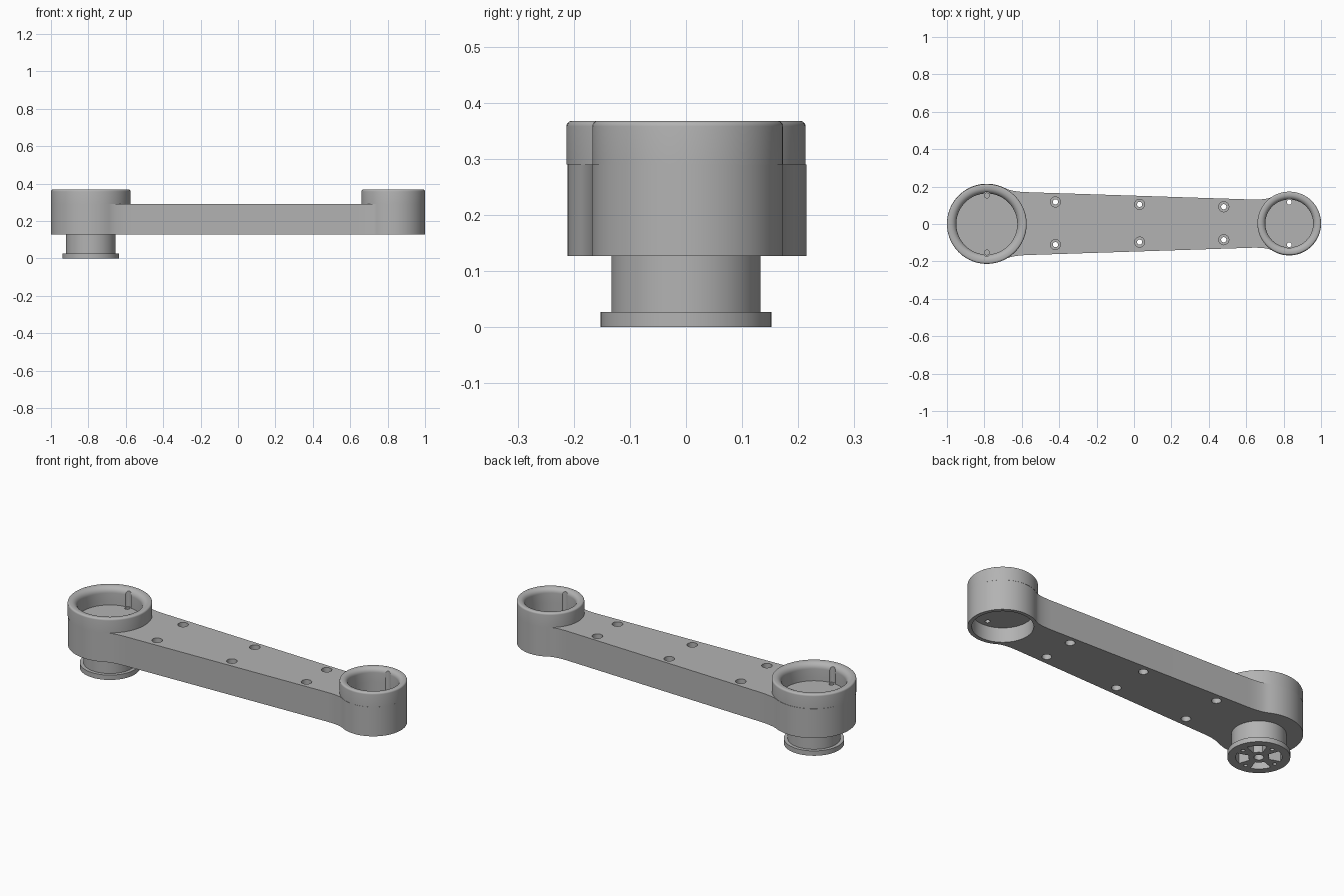
import bpy, bmesh
from math import sin, cos, pi, atan2, radians
from mathutils import Vector

if "Cube" in bpy.data.objects:
    bpy.data.objects.remove(bpy.data.objects["Cube"], do_unlink=True)

grey = bpy.data.materials.new("mid_grey")
grey.use_nodes = True
COLOUR = (0.45, 0.45, 0.45, 1)
grey.diffuse_color = COLOUR
grey.node_tree.nodes["Principled BSDF"].inputs["Base Color"].default_value = COLOUR

SEG = 96
BIG, SMALL = Vector((-0.787, 0)), Vector((0.83, 0.003))
R_BIG, R_SMALL = 0.213, 0.17
BOTTOM, DECK, TOP = 0.127, 0.29, 0.368


def make_object(name, bm):
    bmesh.ops.recalc_face_normals(bm, faces=bm.faces)
    mesh = bpy.data.meshes.new(name)
    bm.to_mesh(mesh)
    bm.free()
    mesh.materials.append(grey)
    obj = bpy.data.objects.new(name, mesh)
    bpy.context.collection.objects.link(obj)
    return obj


def prism(name, outline, z0, z1):
    """Extrude a flat outline between two heights."""
    bm = bmesh.new()
    low = [bm.verts.new((x, y, z0)) for x, y in outline]
    high = [bm.verts.new((x, y, z1)) for x, y in outline]
    bm.faces.new(low)
    bm.faces.new(high)
    n = len(low)
    for i in range(n):
        j = (i + 1) % n
        bm.faces.new((low[i], low[j], high[j], high[i]))
    return make_object(name, bm)


def arc(centre, radius, a0, a1, n):
    return [(centre[0] + radius * cos(a0 + (a1 - a0) * i / n),
             centre[1] + radius * sin(a0 + (a1 - a0) * i / n)) for i in range(n + 1)]


def cylinder(name, centre, radius, z0, z1, n=SEG):
    return prism(name, arc(centre, radius, 0, 2 * pi, n)[:-1], z0, z1)


def ring(name, centre, profile):
    """Turn a closed (radius, z) profile around a vertical axis."""
    bm = bmesh.new()
    loops = [[bm.verts.new((centre[0] + r * cos(2 * pi * i / SEG),
                            centre[1] + r * sin(2 * pi * i / SEG), z))
              for i in range(SEG)] for r, z in profile]
    for k, a in enumerate(loops):
        b = loops[(k + 1) % len(loops)]
        for i in range(SEG):
            j = (i + 1) % SEG
            bm.faces.new((a[i], a[j], b[j], b[i]))
    return make_object(name, bm)


def cut(target, cutter):
    """Subtract a cutter and discard it."""
    mod = target.modifiers.new("cut", "BOOLEAN")
    mod.operation = "DIFFERENCE"
    mod.solver = "EXACT"
    mod.object = cutter
    cutter.hide_render = True
    bpy.context.view_layer.objects.active = target
    bpy.ops.object.modifier_apply(modifier=mod.name)
    bpy.data.objects.remove(cutter, do_unlink=True)


def blend(p0, p1, p2, n=10):
    """Points of a curved fillet between two tangent points."""
    p0, p1, p2 = Vector(p0), Vector(p1), Vector(p2)
    return [tuple(p0 * (1 - t) ** 2 + p1 * 2 * t * (1 - t) + p2 * t * t)
            for t in (i / n for i in range(n + 1))]


# Tapered arm outline: two round ends blended into straight sides
big_fillet = blend((-0.69, 0.19), (-0.652, 0.1705), (-0.57, 0.168))
small_fillet = blend((0.63, 0.129), (0.712, 0.127), (0.74, 0.144))
side = big_fillet + small_fillet
a_big = atan2(0.19, -0.69 - BIG.x)
a_small = atan2(0.144, 0.74 - SMALL.x)
outline = side + arc((SMALL.x, 0), R_SMALL, a_small, -a_small, 72)[1:-1]
outline += [(x, -y) for x, y in reversed(side)]
outline += arc((BIG.x, 0), R_BIG, -a_big, a_big - 2 * pi, 72)[1:-1]
arm = prism("arm", [(x, y + 0.002) for x, y in outline], BOTTOM, DECK)


# Raised collars with a flared inner lip and a rounded outer edge
def collar(name, centre, outer, inner, flare):
    rim = 0.01
    profile = [(inner, DECK), (outer, DECK)]
    profile += arc((outer - rim, TOP - rim), rim, 0, pi / 2, 5)
    profile += arc((inner + flare, TOP - flare), flare, pi / 2, pi, 8)
    return ring(name, centre, profile)


large_collar = collar("large_collar", BIG, R_BIG, 0.163, 0.032)
small_collar = collar("small_collar", SMALL, R_SMALL, 0.128, 0.026)

# Cup recesses in the arm ends, and the socket under the small end
cut(arm, cylinder("cutter", BIG, 0.163, 0.27, 0.4))
cut(arm, cylinder("cutter", SMALL, 0.128, 0.238, 0.4))
cut(arm, cylinder("cutter", SMALL, 0.15, 0.1, 0.207))

# Screw grooves down the cup walls, with a screw hole at the foot of each
for centre, ring_obj, offset, floor, depth in ((BIG, large_collar, 0.152, 0.27, 0.22),
                                               (SMALL, small_collar, 0.114, 0.238, 0.15)):
    for s in (-1, 1):
        spot = centre + Vector((0, s * offset))
        for target in (ring_obj, arm):
            cut(target, cylinder("cutter", spot, 0.02, floor + 0.0005, 0.45, 24))
        cut(arm, cylinder("cutter", spot, 0.013, depth, 0.4, 24))

# Three pairs of counterbored bolt holes along the arm
for x, y in ((-0.42, 0.114), (0.03, 0.101), (0.48, 0.088)):
    for s in (-1, 1):
        spot = (x, s * y + 0.004)
        cut(arm, cylinder("cutter", spot, 0.014, 0.1, 0.32, 24))
        cut(arm, cylinder("cutter", spot, 0.027, 0.24, 0.32, 24))
        cut(arm, cylinder("cutter", spot, 0.024, 0.1, 0.165, 24))

# Pivot plug and its flange under the large end
plug = ring("pivot_plug", BIG, [(0.024, 0.0), (0.152, 0.0), (0.152, 0.027),
                                (0.133, 0.027), (0.133, BOTTOM), (0.024, BOTTOM)])
for k in range(4):
    a = k * pi / 2
    spot = BIG + Vector((cos(a), sin(a))) * 0.1
    cut(plug, cylinder("cutter", spot, 0.01, -0.05, 0.06, 16))
    # Lightening pockets between the screw holes
    mid, half = a + pi / 4, radians(26)
    pocket = arc(BIG, 0.112, mid - half, mid + half, 10)
    pocket += arc(BIG, 0.05, mid + half, mid - half, 6)
    cut(plug, prism("cutter", pocket, -0.05, 0.09))

# Smooth round surfaces, keep machined edges sharp
for obj in (arm, large_collar, small_collar, plug):
    bpy.ops.object.select_all(action="DESELECT")
    obj.select_set(True)
    bpy.context.view_layer.objects.active = obj
    bpy.ops.object.shade_smooth_by_angle(angle=radians(30))
